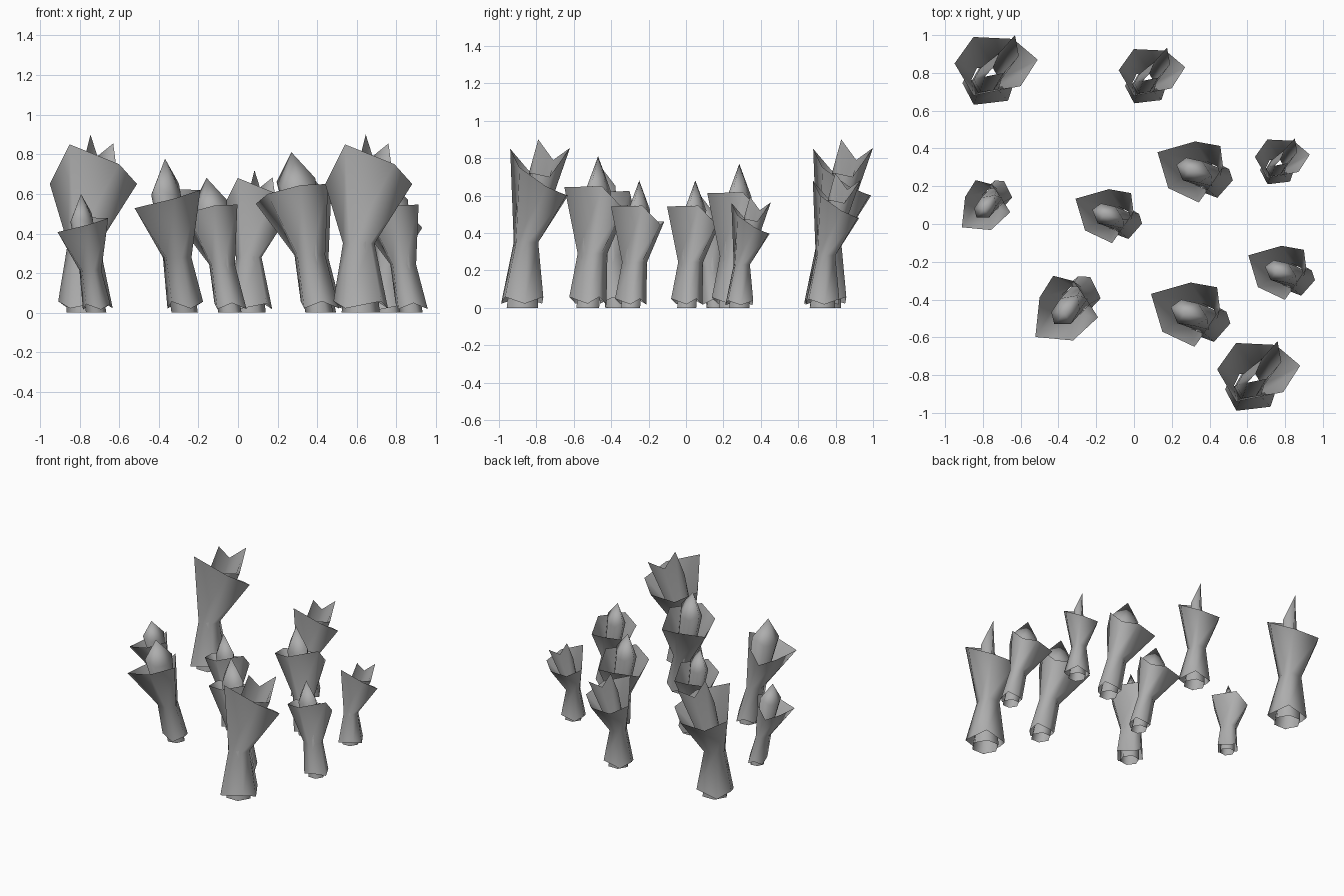
import bpy, math
from mathutils import Matrix, Vector

if "Cube" in bpy.data.objects:
    bpy.data.objects.remove(bpy.data.objects["Cube"])

mat = bpy.data.materials.new("stone grey")
mat.diffuse_color = (0.42, 0.42, 0.42, 1)
mat.use_nodes = True
mat.node_tree.nodes["Principled BSDF"].inputs["Base Color"].default_value = mat.diffuse_color

# Two plant designs: irregular rims plus the sheath's waist and foot (x, y, z, radius)
WIDE = dict(
    rim=[(.22, .05, .65), (.09, .16, .60), (-.12, .17, .60),
         (-.22, .03, .65), (-.12, -.14, .85), (.13, -.09, .75)],
    waist=(-.05, -.055, .35, .08), foot=(-.04, -.075, .04, .138),
    bud=[(.12, .07, .70), (.10, .18, .855), (.02, .09, .79),
         (-.015, .01, .90), (-.06, -.04, .72), (.04, -.02, .72)],
    tip=None)
LEAN = dict(
    rim=[(.175, .02, .65), (.16, .135, .53), (.02, .16, .55),
         (-.19, .10, .55), (-.13, -.10, .60), (.04, -.18, .645)],
    waist=(.08, -.03, .29, .08), foot=(.13, -.055, .04, .10),
    bud=[(.11, -.03, .68), (.06, .05, .62), (-.03, .07, .62),
         (-.085, .03, .66), (-.05, -.055, .62), (.04, -.07, .62)],
    tip=(-.01, 0, .81))


def ring(cx, cy, z, r, angles, wobble=0.0):
    return [(cx + r * math.cos(a), cy + r * math.sin(a),
             z + (wobble if i % 2 else -wobble)) for i, a in enumerate(angles)]


def angles_of(rim):
    c = sum((Vector(p) for p in rim), Vector()) / len(rim)
    return [math.atan2(p[1] - c.y, p[0] - c.x) for p in rim]


# Joins stacked rings into an open tube, optionally closed by a point
def tube(name, rings, place, tip=None):
    n = len(rings[0])
    verts = [p for r in rings for p in r]
    faces = [(k * n + i, k * n + (i + 1) % n, (k + 1) * n + (i + 1) % n, (k + 1) * n + i)
             for k in range(len(rings) - 1) for i in range(n)]
    if tip:
        top = (len(rings) - 1) * n
        verts.append(tip)
        faces += [(top + i, top + (i + 1) % n, len(verts) - 1) for i in range(n)]
    me = bpy.data.meshes.new(name)
    me.from_pydata(verts, [], faces)
    me.transform(place)
    me.shade_smooth()
    me.materials.append(mat)
    bpy.context.collection.objects.link(bpy.data.objects.new(name, me))


def plant(design, x, y, scale, turn):
    place = (Matrix.Translation((x, y, 0)) @ Matrix.Rotation(math.radians(turn), 4, 'Z')
             @ Matrix.Scale(scale, 4))
    wx, wy, wz, wr = design["waist"]
    fx, fy, fz, fr = design["foot"]
    # flared outer sheath with a ragged hem
    a = angles_of(design["rim"])
    tube("outer_sheath", [ring(fx, fy, fz, fr, a, .018),
                          ring(wx, wy, wz, wr, a), design["rim"]], place)
    # inner stem opening into the bud
    b = [i * math.pi / 3 for i in range(6)]
    tube("inner_bud", [ring(fx, fy, 0.0, fr * .7, b),
                       ring(wx, wy, wz, wr * .85, b), design["bud"]],
         place, design["tip"])


for spec in [
    (WIDE, .66, -.80, 1.0, 0), (WIDE, -.73, .82, 1.0, 0),
    (WIDE, .095, .79, .80, 0), (WIDE, .785, .335, .66, 0),
    (LEAN, .28, -.47, 1.0, 0), (LEAN, .305, .285, .95, 0),
    (LEAN, -.15, .05, .84, 0), (LEAN, .765, -.25, .84, 0),
    (LEAN, -.365, -.465, .96, 68), (LEAN, -.79, .085, .74, 68),
]:
    plant(*spec)
